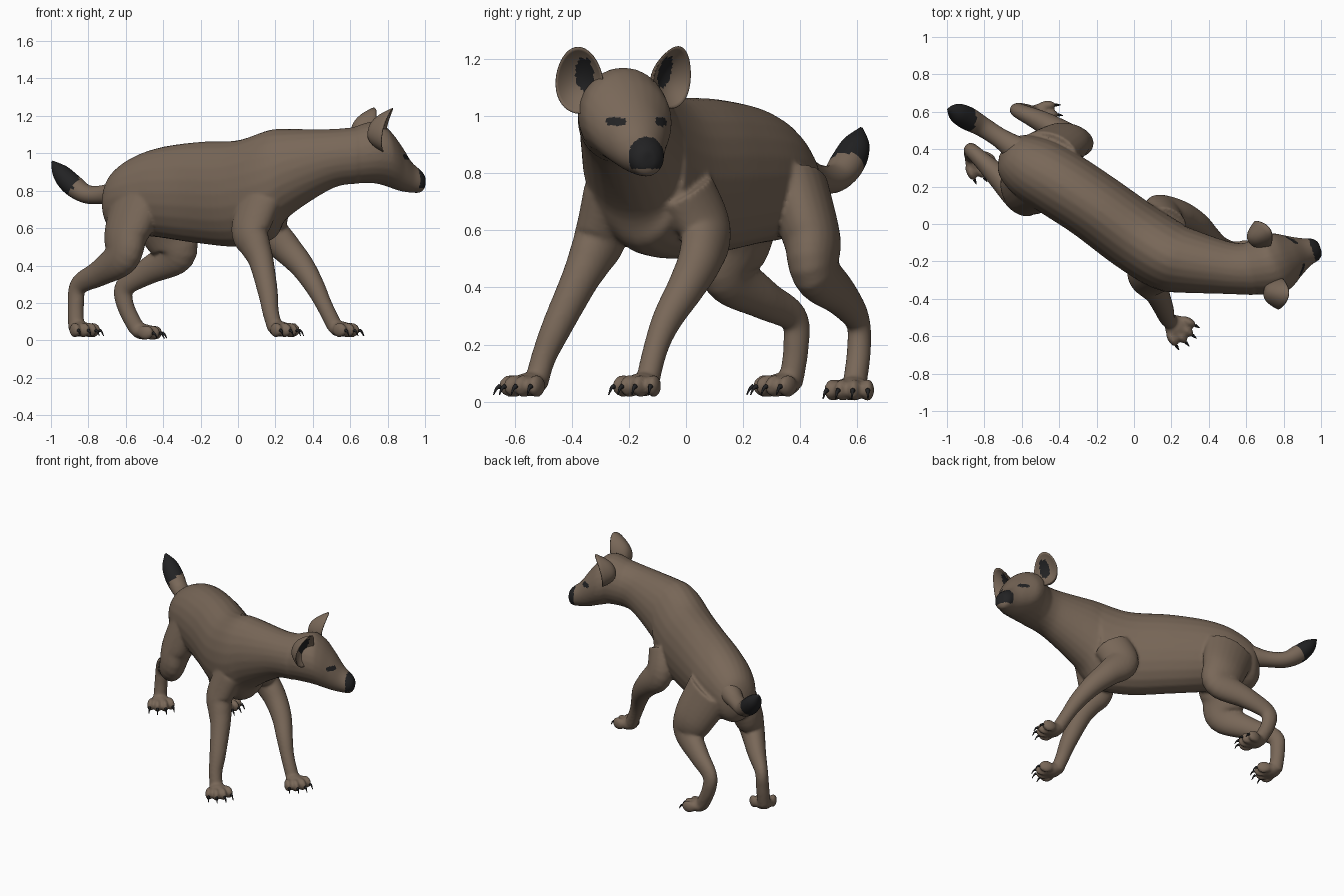
import bpy, bmesh, math
from mathutils import Vector, Matrix

if "Cube" in bpy.data.objects:
    bpy.data.objects.remove(bpy.data.objects["Cube"])

UP = Vector((0, 0, 1))


def colour(name, rgb):
    m = bpy.data.materials.new(name)
    m.diffuse_color = (*rgb, 1)
    m.use_nodes = True
    m.node_tree.nodes["Principled BSDF"].inputs["Base Color"].default_value = m.diffuse_color
    return m


COAT = colour("brown coat", (0.19, 0.137, 0.098))
DARK = colour("near black", (0.016, 0.016, 0.017))


def heading(deg):
    a = math.radians(deg)
    return Vector((math.cos(a), math.sin(a), 0))


def spline(pts, n=6):
    """Smooth the control rows (x, y, z, side radius, other radius)."""
    out, last = [], len(pts) - 1
    for i in range(last):
        p0, p1, p2, p3 = (pts[min(max(i + k, 0), last)] for k in (-1, 0, 1, 2))
        for s in range(n):
            t = s / n
            out.append([0.5 * (2 * b + (c - a) * t + (2 * a - 5 * b + 4 * c - d) * t * t
                               + (3 * b - a - 3 * c + d) * t ** 3)
                        for a, b, c, d in zip(p0, p1, p2, p3)])
    return out + [list(pts[-1])]


def skin(bm, rings):
    """Close a stack of equal point rings into a solid."""
    rows = [[bm.verts.new(p) for p in ring] for ring in rings]
    n = len(rows[0])
    for a, b in zip(rows, rows[1:]):
        for k in range(n):
            bm.faces.new((a[k], a[(k + 1) % n], b[(k + 1) % n], b[k]))
    bm.faces.new(rows[0][::-1])
    bm.faces.new(rows[-1])


def loft(bm, pts, face_dir=None, upright=False, sides=24):
    rows = spline(pts)
    rings = []
    for i, r in enumerate(rows):
        t = Vector(rows[min(i + 1, len(rows) - 1)][:3]) - Vector(rows[max(i - 1, 0)][:3])
        if upright:
            t.z = 0
        t.normalize()
        side = UP.cross(face_dir if face_dir else t)
        side = (side - t * side.dot(t)).normalized()
        other = t.cross(side)
        ra, rb = max(r[3], 0.002), max(r[4], 0.002)
        rings.append([Vector(r[:3]) + side * ra * math.cos(2 * math.pi * k / sides)
                      + other * rb * math.sin(2 * math.pi * k / sides) for k in range(sides)])
    skin(bm, rings)


def blob(bm, centre, fwd, size):
    """Ellipsoid with its long axis along a horizontal direction."""
    m = Matrix((fwd, UP.cross(fwd), UP)).transposed().to_4x4()
    m = Matrix.Translation(centre) @ m @ Matrix.Diagonal((*size, 1))
    bmesh.ops.create_uvsphere(bm, u_segments=16, v_segments=10, radius=1, matrix=m)


def finish(bm, name):
    bmesh.ops.recalc_face_normals(bm, faces=bm.faces)
    me = bpy.data.meshes.new(name)
    bm.to_mesh(me)
    bm.free()
    me.materials.append(COAT)
    me.materials.append(DARK)
    me.polygons.foreach_set("use_smooth", [True] * len(me.polygons))
    ob = bpy.data.objects.new(name, me)
    bpy.context.collection.objects.link(ob)
    return ob


body = bmesh.new()
claws = bmesh.new()

# Torso and neck, then head
loft(body, [
    (-0.70, 0.40, 0.72, 0.04, 0.06), (-0.66, 0.375, 0.74, 0.12, 0.15),
    (-0.56, 0.31, 0.77, 0.17, 0.205), (-0.42, 0.23, 0.79, 0.185, 0.24),
    (-0.22, 0.10, 0.79, 0.185, 0.27), (0.0, -0.06, 0.785, 0.19, 0.285),
    (0.17, -0.165, 0.83, 0.19, 0.295), (0.27, -0.195, 0.895, 0.175, 0.235),
    (0.50, -0.235, 0.97, 0.14, 0.16), (0.64, -0.24, 0.99, 0.14, 0.152)], upright=True)
loft(body, [
    (0.60, -0.24, 0.985, 0.135, 0.148), (0.72, -0.22, 1.005, 0.16, 0.165),
    (0.79, -0.195, 0.98, 0.155, 0.155), (0.86, -0.17, 0.925, 0.112, 0.125),
    (0.92, -0.15, 0.875, 0.078, 0.085), (0.975, -0.135, 0.85, 0.058, 0.06),
    (0.997, -0.128, 0.85, 0.03, 0.03)], upright=True)

# Side radius and depth ratio down each kind of leg
FORE = [(0.085, 1.4), (0.082, 1.35), (0.074, 1.15), (0.064, 1.06),
        (0.052, 1.04), (0.043, 1.03), (0.042, 1.0)]
HIND = [(0.11, 1.55), (0.10, 1.45), (0.08, 1.35), (0.06, 1.2),
        (0.042, 1.3), (0.042, 1.1), (0.042, 1.05)]


def leg(path, radii, face, aim, sole=0.018):
    """Limb with a four-toed, clawed paw pointing along aim."""
    loft(body, [(*p, r, r * q) for p, (r, q) in zip(path, radii)], heading(face))
    fwd, base = heading(aim), Vector((*path[-1][:2], sole))
    blob(body, base + fwd * 0.035 + UP * 0.042, fwd, (0.065, 0.062, 0.042))
    for lat in (-0.062, -0.022, 0.022, 0.062):
        toe_dir = heading(aim + lat * 250)
        toe = base + fwd * (0.1 - 0.6 * abs(lat)) + UP.cross(fwd) * lat
        blob(body, toe + UP * 0.037, toe_dir, (0.048, 0.024, 0.04))
        tip = toe + toe_dir * 0.045
        loft(claws, [(*(tip + toe_dir * 0.026 * t + UP * (0.036 - 0.03 * t * t)),
                      0.009 - 0.007 * t, 0.009 - 0.007 * t) for t in (0, 0.5, 1)], sides=8)


# Right then left front legs
leg([(0.12, -0.26, 0.75), (0.065, -0.295, 0.59), (0.095, -0.335, 0.50), (0.125, -0.375, 0.42),
     (0.16, -0.455, 0.255), (0.175, -0.50, 0.15), (0.20, -0.525, 0.06)], FORE, -36, -43)
leg([(0.18, 0.0, 0.74), (0.16, 0.065, 0.60), (0.25, 0.05, 0.50), (0.34, 0.0, 0.40),
     (0.41, -0.065, 0.29), (0.46, -0.105, 0.19), (0.52, -0.135, 0.07)], FORE, -36, -30)
# Right then left hind legs
leg([(-0.53, 0.215, 0.76), (-0.595, 0.175, 0.57), (-0.62, 0.15, 0.45), (-0.74, 0.27, 0.36),
     (-0.85, 0.375, 0.295), (-0.867, 0.385, 0.19), (-0.865, 0.365, 0.06)], HIND, -50, -50)
leg([(-0.46, 0.385, 0.76), (-0.37, 0.44, 0.57), (-0.335, 0.45, 0.46), (-0.48, 0.54, 0.37),
     (-0.605, 0.60, 0.285), (-0.60, 0.605, 0.18), (-0.54, 0.59, 0.06)], HIND, -12, -14, 0.004)

# Fuse the body parts into one smooth skin
rough = finish(body, "rough_body")
mod = rough.modifiers.new("fuse", "REMESH")
mod.mode = "VOXEL"
mod.voxel_size = 0.009
mod = rough.modifiers.new("soften", "SMOOTH")
mod.factor = 0.5
mod.iterations = 7
fused = bpy.data.meshes.new_from_object(
    rough.evaluated_get(bpy.context.evaluated_depsgraph_get()))
bpy.data.objects.remove(rough)
fused.materials.clear()
skin_bm = bmesh.new()
skin_bm.from_mesh(fused)
body_ob = finish(skin_bm, "body")

# Nose and eyes as coloured faces
gaze = heading(19)
across = UP.cross(gaze)
mid = Vector((0.86, -0.17, 0.0))
for p in body_ob.data.polygons:
    d = p.center - mid
    s, u, z = d.dot(gaze), d.dot(across), p.center.z
    nose = s > 0.098 and z > 0.815
    eye = s > -0.09 and ((abs(u) - 0.083) / 0.03) ** 2 + ((z - 0.98) / 0.017) ** 2 < 1
    p.material_index = int(nose or eye)

# Tail with dark tip
tail = bmesh.new()
loft(tail, [(-0.60, 0.38, 0.80, 0.08, 0.08), (-0.71, 0.455, 0.78, 0.054, 0.052),
            (-0.81, 0.52, 0.782, 0.054, 0.05), (-0.89, 0.565, 0.835, 0.062, 0.058),
            (-0.95, 0.595, 0.90, 0.05, 0.045), (-0.994, 0.613, 0.957, 0.006, 0.006)])
tail_ob = finish(tail, "tail")
for p in tail_ob.data.polygons:
    p.material_index = int((p.center.x + 0.88) * -0.83 + (p.center.z - 0.82) * 0.56 > 0)

claw_ob = finish(claws, "claws")
for p in claw_ob.data.polygons:
    p.material_index = 1


# Cupped ears with dark inner patch
def ear(name, centre, aim, inward, half_w, half_h):
    fwd = heading(aim)
    side = UP.cross(fwd) * inward
    up = (UP + fwd * 0.22).normalized()
    bm = bmesh.new()
    steps = [i / 10 for i in range(1, 11)]
    prof = [(r, -0.105 * (1 - r ** 2.5)) for r in steps]
    prof += [(r * 0.98, 0.004 - 0.06 * (1 - r * r)) for r in steps[::-1]]
    rings = []
    for r, w in prof:
        ring = []
        for k in range(40):
            c, s = math.cos(math.pi * k / 20), math.sin(math.pi * k / 20)
            ring.append(Vector(centre) + side * half_w * r * c * (1 - 0.12 * s)
                        + up * half_h * r * s + fwd * (w - 0.02 * r * r * c * c))
        rings.append(ring)
    skin(bm, rings)
    ob = finish(bm, name)
    for p in ob.data.polygons:
        d = p.center - Vector(centre)
        u, v = d.dot(side) / half_w, d.dot(up) / half_h
        patch = ((u - 0.2) / 0.40) ** 2 + ((v - 0.1) / 0.52) ** 2 < 1
        p.material_index = int(patch and p.normal.dot(fwd) > 0.1)


ear("right_ear", (0.80, -0.375, 1.125), -6, 1, 0.084, 0.12)
ear("left_ear", (0.705, -0.04, 1.135), 32, -1, 0.078, 0.112)
